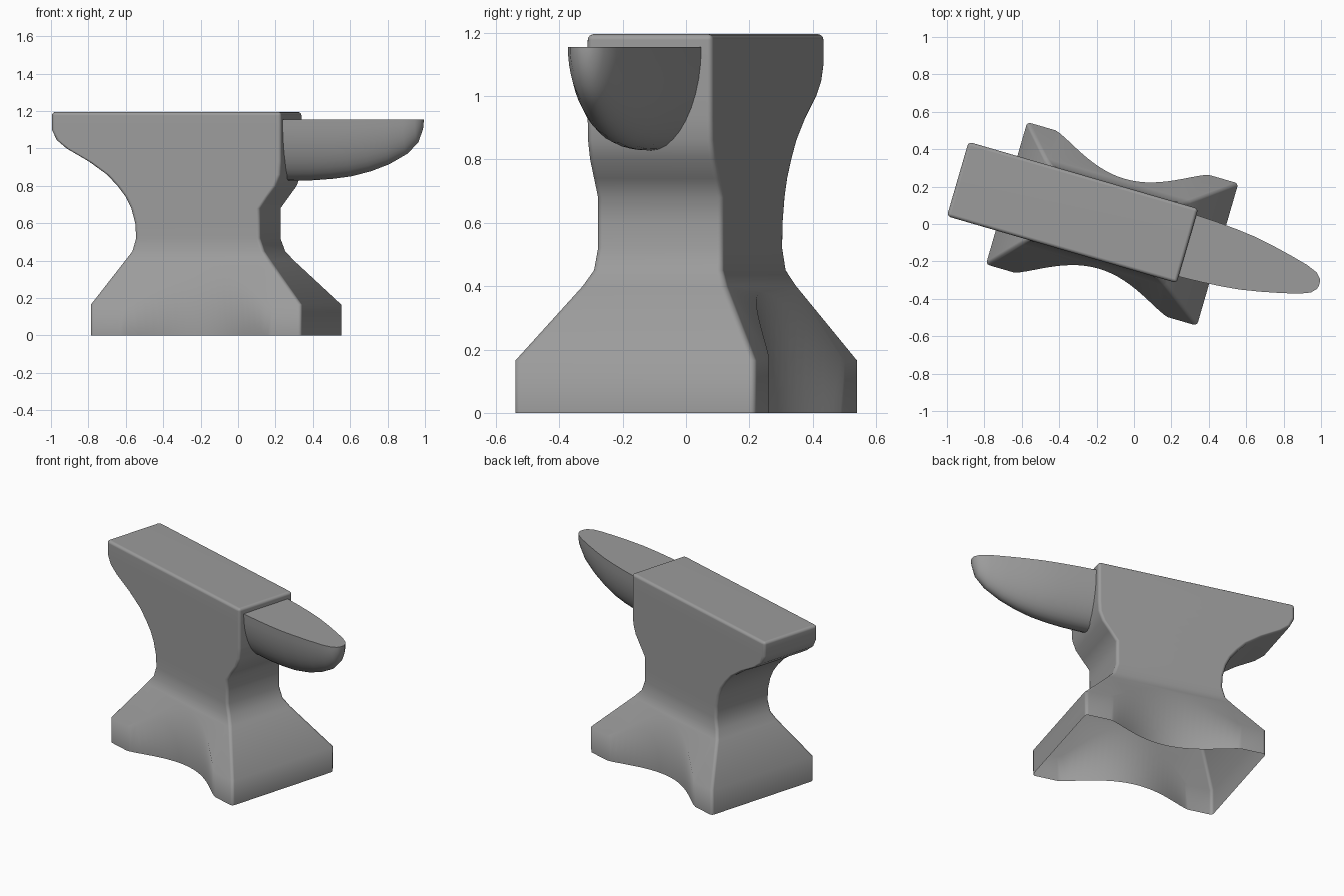
import bpy, bmesh, math

TURN = math.radians(-16.2)   # the anvil stands turned on the ground
MID = -0.032                 # local y of the centre plane

cube = bpy.data.objects.get("Cube")
if cube:
    bpy.data.objects.remove(cube, do_unlink=True)

iron = bpy.data.materials.new("grey_iron")
iron.use_nodes = True
colour = (0.33, 0.33, 0.33, 1)
iron.diffuse_color = colour
iron.node_tree.nodes["Principled BSDF"].inputs["Base Color"].default_value = colour


def loft(name, rings):
    """Skin a list of equal closed rings and cap both ends."""
    bm = bmesh.new()
    loops = [[bm.verts.new(p) for p in ring] for ring in rings]
    n = len(loops[0])
    for a, b in zip(loops, loops[1:]):
        for i in range(n):
            j = (i + 1) % n
            bm.faces.new((a[i], a[j], b[j], b[i]))
    bm.faces.new(loops[0][::-1])
    bm.faces.new(loops[-1])
    bmesh.ops.recalc_face_normals(bm, faces=bm.faces)
    mesh = bpy.data.meshes.new(name)
    bm.to_mesh(mesh)
    bm.free()
    obj = bpy.data.objects.new(name, mesh)
    bpy.context.collection.objects.link(obj)
    mesh.materials.append(iron)
    obj.rotation_euler.z = TURN
    return obj


def select(obj):
    bpy.ops.object.select_all(action='DESELECT')
    obj.select_set(True)
    bpy.context.view_layer.objects.active = obj


def smooth(obj, degrees):
    select(obj)
    bpy.ops.object.shade_smooth_by_angle(angle=math.radians(degrees))


# Body: rectangular sections (height, heel end, horn end, half width)
sections = [
    (-0.1, -0.70, 0.475, 0.396), (0.165, -0.70, 0.475, 0.396),
    (0.40, -0.555, 0.257, 0.238), (0.45, -0.522, 0.215, 0.213),
    (0.52, -0.503, 0.19, 0.207), (0.60, -0.508, 0.19, 0.207),
    (0.68, -0.53, 0.19, 0.207), (0.74, -0.56, 0.235, 0.207),
    (0.80, -0.607, 0.28, 0.207), (0.86, -0.665, 0.303, 0.207),
    (0.93, -0.765, 0.307, 0.207), (1.0, -0.89, 0.307, 0.207),
    (1.045, -0.945, 0.307, 0.207), (1.10, -0.972, 0.307, 0.207),
    (1.195, -0.972, 0.307, 0.207)]
body = loft("anvil_body", [
    [(a, MID - w, z), (b, MID - w, z), (b, MID + w, z), (a, MID + w, z)]
    for z, a, b, w in sections])
bevel = body.modifiers.new("soft_edges", 'BEVEL')
bevel.width = 0.018
bevel.segments = 3
bevel.angle_limit = math.radians(55)

# Vertical hollows in both long sides of the foot
cutters = []
for side, name in ((-1, "front_hollow_cutter"), (1, "back_hollow_cutter")):
    reach = 0.44
    outline = []
    for i in range(25):
        d = reach * (i / 12 - 1)
        depth = 0.15 * max(0, 1 - (d / reach) ** 2) ** 1.4 - 0.004
        outline.append((d - 0.115, MID + side * (0.396 - depth)))
    outline += [(reach - 0.115, MID + side * 0.7), (-reach - 0.115, MID + side * 0.7)]
    cutter = loft(name, [[(x, y, z) for x, y in outline] for z in (-0.2, 0.48)])
    cutter.hide_render = True
    cutters.append(cutter)
    cut = body.modifiers.new(name, 'BOOLEAN')
    cut.operation = 'DIFFERENCE'
    cut.object = cutter
    cut.solver = 'EXACT'

select(body)
for mod in list(body.modifiers):
    bpy.ops.object.modifier_apply(modifier=mod.name)
for cutter in cutters:
    bpy.data.objects.remove(cutter, do_unlink=True)

# Open underside: slice the shell off at the ground
bm = bmesh.new()
bm.from_mesh(body.data)
bmesh.ops.bisect_plane(bm, geom=bm.verts[:] + bm.edges[:] + bm.faces[:],
                       plane_co=(0, 0, 0), plane_no=(0, 0, -1), clear_outer=True)
bm.to_mesh(body.data)
bm.free()
smooth(body, 50)
weighted = body.modifiers.new("weighted_normals", 'WEIGHTED_NORMAL')
weighted.keep_sharp = True

# Horn: half ellipses shrinking to a blunt tip (distance, half width, depth)
stations = [
    (0.29, 0.172, 0.327), (0.43, 0.166, 0.325), (0.54, 0.158, 0.317),
    (0.64, 0.147, 0.304), (0.75, 0.127, 0.277), (0.85, 0.105, 0.24),
    (0.95, 0.08, 0.185), (1.01, 0.056, 0.125), (1.035, 0.03, 0.06),
    (1.041, 0.012, 0.02)]
steps = 20
horn = loft("anvil_horn", [
    [(x, MID - w * math.cos(math.pi * i / steps),
      1.155 - d * math.sin(math.pi * i / steps)) for i in range(steps + 1)]
    for x, w, d in stations])
smooth(horn, 45)
